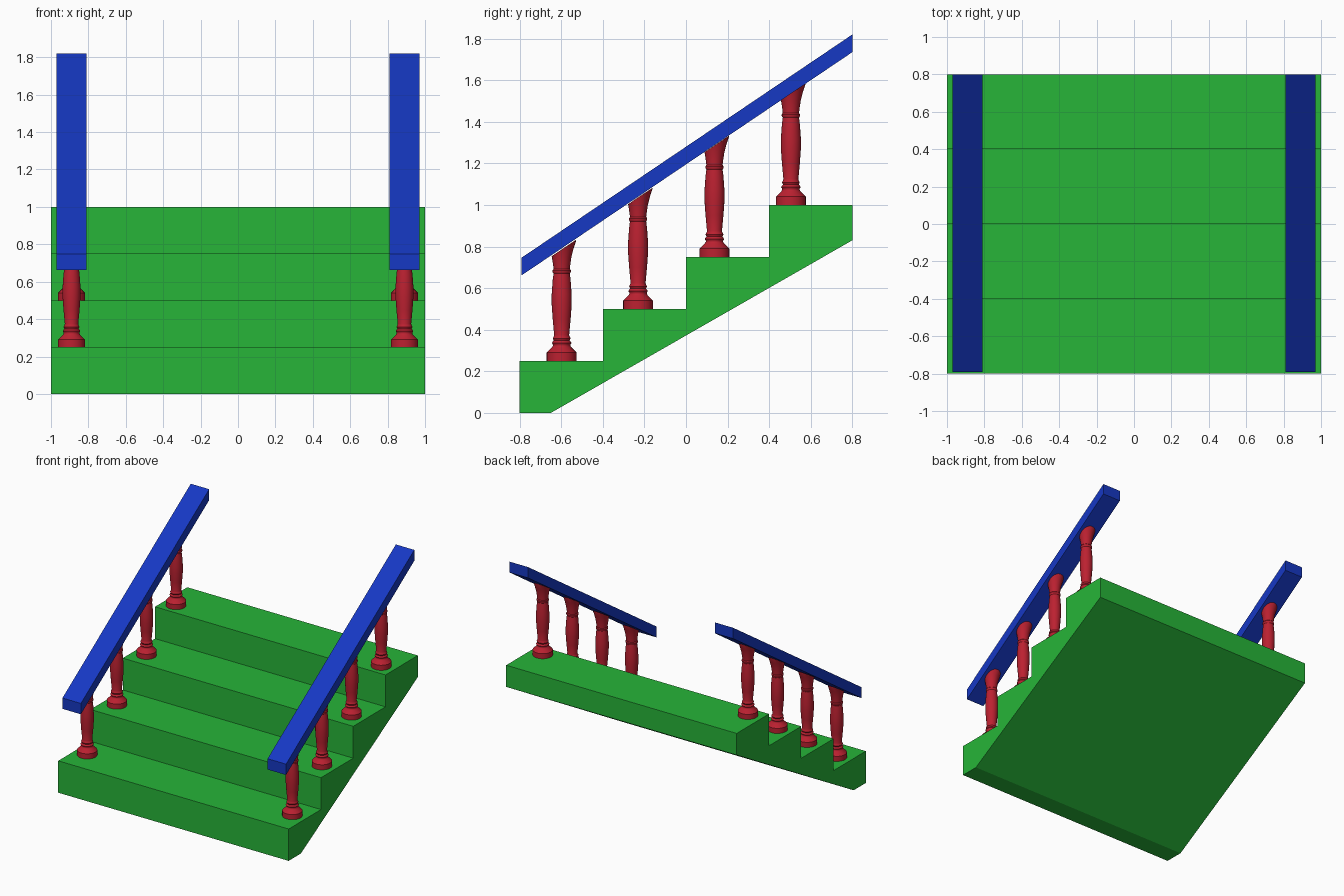
import bpy, bmesh, math
from mathutils import Vector

if "Cube" in bpy.data.objects:
    bpy.data.objects.remove(bpy.data.objects["Cube"])

RAIL_SLOPE = 0.675


def material(name, color):
    m = bpy.data.materials.new(name)
    m.diffuse_color = (*color, 1)
    m.use_nodes = True
    m.node_tree.nodes["Principled BSDF"].inputs["Base Color"].default_value = m.diffuse_color
    return m


GREEN = material("green", (0.02, 0.46, 0.04))
BLUE = material("blue", (0.008, 0.04, 0.55))
RED = material("red", (0.5, 0.015, 0.03))


def add_object(name, bm, mat):
    bmesh.ops.recalc_face_normals(bm, faces=bm.faces[:])
    mesh = bpy.data.meshes.new(name)
    bm.to_mesh(mesh)
    bm.free()
    mesh.materials.append(mat)
    obj = bpy.data.objects.new(name, mesh)
    bpy.context.collection.objects.link(obj)
    return obj


def extrude_profile(name, points, x0, x1, mat):
    """Side profile of (y, z) points, extruded along x."""
    bm = bmesh.new()
    face = bm.faces.new([bm.verts.new((x0, y, z)) for y, z in points])
    out = bmesh.ops.extrude_face_region(bm, geom=[face])
    moved = [v for v in out["geom"] if isinstance(v, bmesh.types.BMVert)]
    bmesh.ops.translate(bm, verts=moved, vec=(x1 - x0, 0, 0))
    return add_object(name, bm, mat)


def baluster(name, x, y, z):
    """Turned post, its flared head cut off at the slope of the rail."""
    profile = [(0, 0), (.072, 0), (.072, .04), (.066, .046), (.046, .066),
               (.042, .072), (.042, .078), (.047, .086), (.042, .094),
               (.038, .098), (.043, .108), (.038, .118), (.036, .125),
               (.043, .2), (.048, .27), (.048, .32), (.043, .39), (.039, .42),
               (.044, .428), (.044, .436), (.039, .442), (.041, .46),
               (.047, .5), (.057, .54), (.07, .58), (.07, .64), (0, .64)]
    bm = bmesh.new()
    verts = [bm.verts.new((r, 0, h)) for r, h in profile]
    edges = [bm.edges.new(pair) for pair in zip(verts, verts[1:])]
    bmesh.ops.spin(bm, geom=verts + edges, cent=(0, 0, 0), axis=(0, 0, 1),
                   angle=math.tau, steps=24, use_duplicate=False)
    bmesh.ops.remove_doubles(bm, verts=bm.verts[:], dist=1e-4)
    cut = bmesh.ops.bisect_plane(
        bm, geom=bm.verts[:] + bm.edges[:] + bm.faces[:],
        plane_co=(0, 0, .536), plane_no=Vector((0, -RAIL_SLOPE, 1)).normalized(),
        clear_outer=True)
    rim = [e for e in cut["geom_cut"] if isinstance(e, bmesh.types.BMEdge)]
    bmesh.ops.holes_fill(bm, edges=rim, sides=0)
    obj = add_object(name, bm, RED)
    obj.location = (x, y, z)
    bpy.ops.object.select_all(action='DESELECT')
    obj.select_set(True)
    bpy.context.view_layer.objects.active = obj
    bpy.ops.object.shade_smooth_by_angle(angle=math.radians(35))


# Flight of four steps with a sloping underside
steps = [(-.8, 0)]
for i in range(4):
    steps += [(-.8 + .4 * i, .25 * (i + 1)), (-.4 + .4 * i, .25 * (i + 1))]
steps += [(.8, .83), (-.65, 0)]
extrude_profile("steps", steps, -1, 1, GREEN)

# Handrails and balusters on both sides
rail = [(-.79, .662), (.8, 1.735), (.8, 1.82), (-.79, .747)]
for side, label in ((-1, "left"), (1, "right")):
    x = .89 * side
    extrude_profile(f"{label}_handrail", rail, x - .08, x + .08, BLUE)
    for i in range(4):
        baluster(f"{label}_baluster_{i + 1}", x, -.598 + .3675 * i, .25 * (i + 1))
